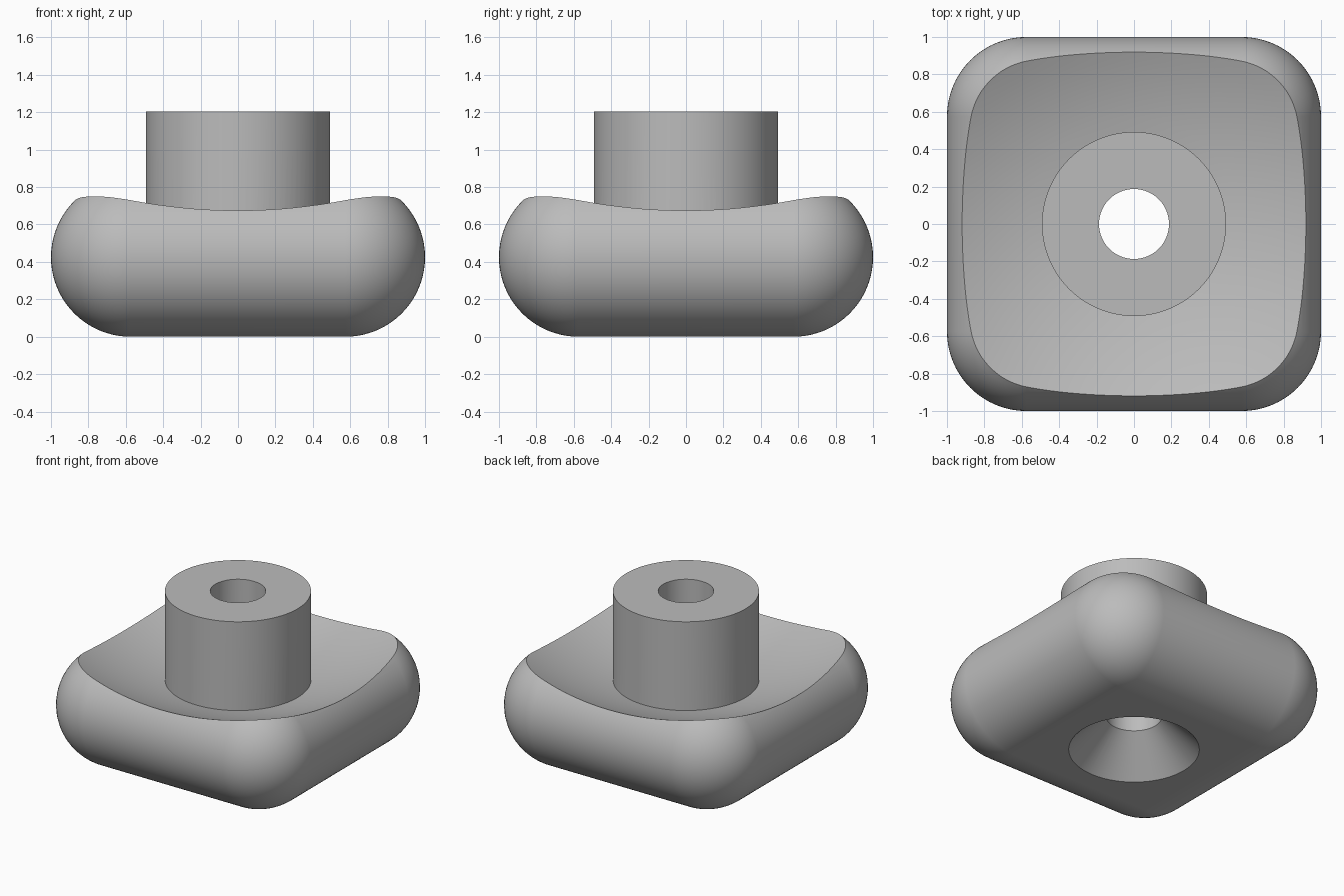
import bpy
import bmesh
from math import sin, cos, pi, sqrt

if "Cube" in bpy.data.objects:
    bpy.data.objects.remove(bpy.data.objects["Cube"])

ROUND = 0.425            # edge and corner radius of the pad
INSET = 1 - ROUND        # centre of each rounded corner
DISH_R, DISH_Z = 2.44, 2.935
BOSS_R, BOSS_TOP = 0.492, 1.205
BORE_R, SINK_R = 0.187, 0.44

grey = bpy.data.materials.new("neutral grey")
grey.use_nodes = True
colour = (0.5, 0.5, 0.5, 1)
grey.diffuse_color = colour
grey.node_tree.nodes["Principled BSDF"].inputs["Base Color"].default_value = colour


def add_object(name, bm):
    bmesh.ops.remove_doubles(bm, verts=bm.verts, dist=0.0001)
    bmesh.ops.recalc_face_normals(bm, faces=bm.faces)
    mesh = bpy.data.meshes.new(name)
    bm.to_mesh(mesh)
    bm.free()
    mesh.materials.append(grey)
    obj = bpy.data.objects.new(name, mesh)
    bpy.context.collection.objects.link(obj)
    return obj


def lathe(name, profile, steps=96):
    """Revolve a profile that starts and ends on the z axis."""
    bm = bmesh.new()
    verts = [bm.verts.new((r, 0, z)) for r, z in profile]
    edges = [bm.edges.new(pair) for pair in zip(verts, verts[1:])]
    bmesh.ops.spin(bm, geom=verts + edges, cent=(0, 0, 0), axis=(0, 0, 1),
                   angle=2 * pi, steps=steps)
    return add_object(name, bm)


def rounded_pad(name, arc=16, levels=40):
    """Stack rounded-square rings into a pad with fully round sides."""
    bm = bmesh.new()
    rings = []
    for i in range(levels + 1):
        tilt = -pi / 2 + pi * i / levels
        radius, z = ROUND * cos(tilt), ROUND * (1 + sin(tilt))
        ring = []
        for corner, (sx, sy) in enumerate([(1, 1), (-1, 1), (-1, -1), (1, -1)]):
            for j in range(arc + 1):
                a = (corner + j / arc) * pi / 2
                ring.append(bm.verts.new((sx * INSET + radius * cos(a),
                                          sy * INSET + radius * sin(a), z)))
        rings.append(ring)
    count = len(rings[0])
    for low, high in zip(rings, rings[1:]):
        for k in range(count):
            n = (k + 1) % count
            bm.faces.new((low[k], low[n], high[n], high[k]))
    bm.faces.new(rings[0][::-1])
    bm.faces.new(rings[-1])
    return add_object(name, bm)


def combine(target, tool, operation):
    bpy.context.view_layer.objects.active = target
    mod = target.modifiers.new(operation.lower(), 'BOOLEAN')
    mod.object, mod.operation, mod.solver = tool, operation, 'EXACT'
    bpy.ops.object.modifier_apply(modifier=mod.name)
    bpy.data.objects.remove(tool)


# Pad with a shallow spherical dish in its top
foot = rounded_pad("foot_pad")
dish = [(r, DISH_Z - sqrt(DISH_R ** 2 - r * r)) for r in (1.5 * i / 24 for i in range(25))]
combine(foot, lathe("dish_cutter", dish + [(1.5, 1.5), (0, 1.5)]), 'DIFFERENCE')

# Central boss
combine(foot, lathe("boss", [(0, 0.3), (BOSS_R, 0.3), (BOSS_R, BOSS_TOP), (0, BOSS_TOP)]), 'UNION')

# Through bore with a conical countersink underneath
combine(foot, lathe("bore_cutter", [(0, -0.1), (SINK_R + 0.1, -0.1),
                                    (BORE_R, SINK_R - BORE_R),
                                    (BORE_R, 1.4), (0, 1.4)]), 'DIFFERENCE')

# Smooth shading with crisp machined edges
bpy.ops.object.select_all(action='DESELECT')
foot.select_set(True)
bpy.context.view_layer.objects.active = foot
bpy.ops.object.shade_smooth_by_angle(angle=pi / 6)
normals = foot.modifiers.new("weighted_normals", 'WEIGHTED_NORMAL')
normals.keep_sharp = True
